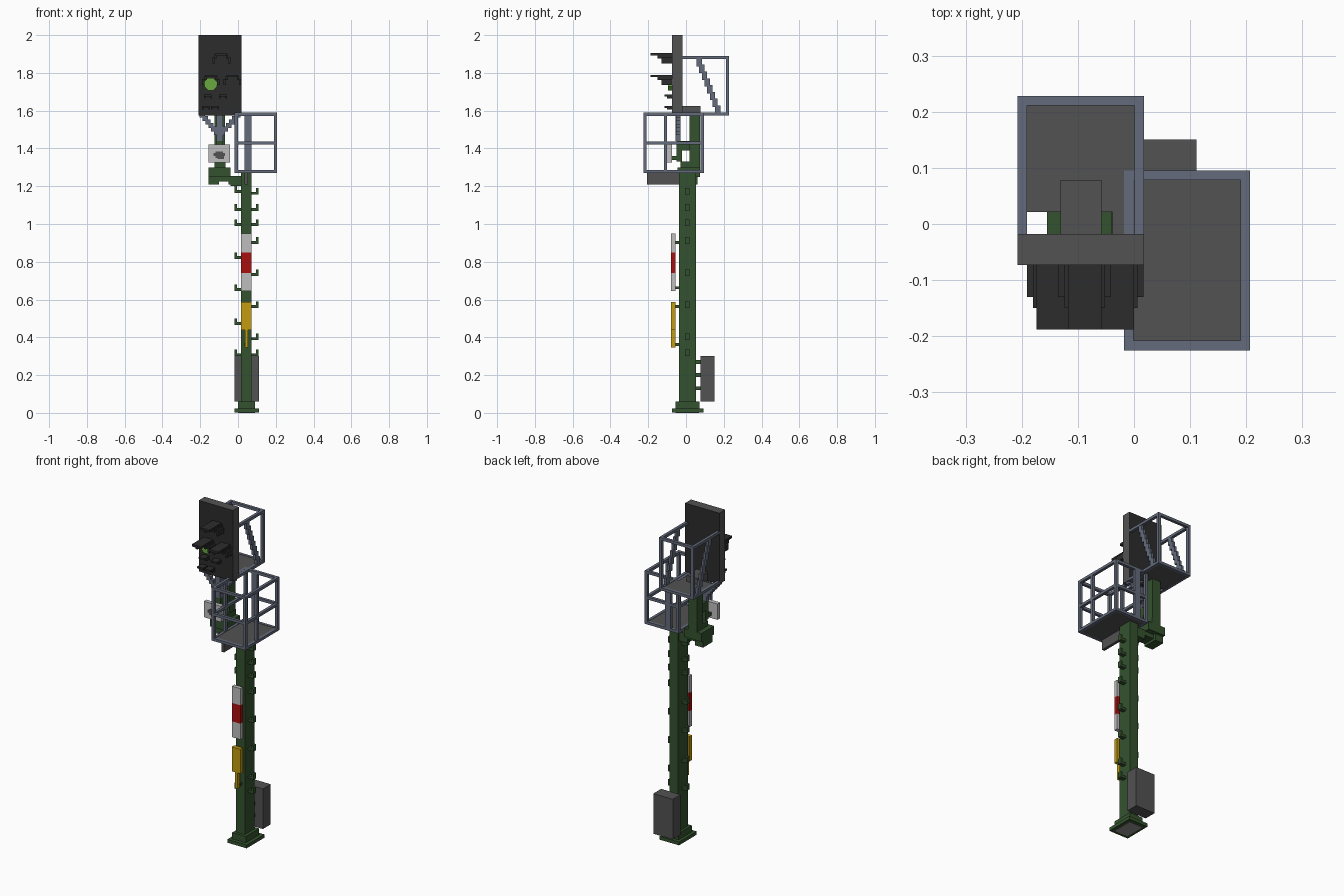
import bpy, bmesh, math
from mathutils import Matrix, Vector

if "Cube" in bpy.data.objects:
    bpy.data.objects.remove(bpy.data.objects["Cube"], do_unlink=True)


def material(name, srgb):
    lin = [((c / 255 + 0.055) / 1.055) ** 2.4 if c > 10 else c / 255 / 12.92 for c in srgb]
    m = bpy.data.materials.new(name)
    m.use_nodes = True
    m.diffuse_color = (*lin, 1)
    m.node_tree.nodes["Principled BSDF"].inputs["Base Color"].default_value = (*lin, 1)
    return m


GREEN = material("mast green", (52, 82, 46))
GREY = material("sheet grey", (82, 82, 82))
DARK = material("signal black", (44, 44, 44))
STEEL = material("railing steel", (100, 107, 124))
WHITE = material("plate white", (190, 190, 190))
RED = material("plate red", (170, 16, 16))
YELLOW = material("plate yellow", (194, 156, 16))
LENS = material("lens green", (104, 168, 62))
PALE = material("base pale grey", (150, 150, 150))


def boxes(name, mat, spans):
    """One object from boxes given as (x0, x1, y0, y1, z0, z1)."""
    bm = bmesh.new()
    for x0, x1, y0, y1, z0, z1 in spans:
        size = Matrix.Diagonal((x1 - x0, y1 - y0, z1 - z0, 1))
        mid = Matrix.Translation(((x0 + x1) / 2, (y0 + y1) / 2, (z0 + z1) / 2))
        bmesh.ops.create_cube(bm, size=1, matrix=mid @ size)
    me = bpy.data.meshes.new(name)
    bm.to_mesh(me)
    bm.free()
    me.materials.append(mat)
    ob = bpy.data.objects.new(name, me)
    bpy.context.collection.objects.link(ob)
    return ob


def steps(a, b, n, half):
    """Stepped diagonal of n boxes from point a to point b."""
    a, b = Vector(a), Vector(b)
    out = []
    for i in range(n):
        p = a.lerp(b, (i + 0.5) / n)
        rise = abs(b.z - a.z) / n / 2 + 0.004
        out.append((p.x - half[0], p.x + half[0], p.y - half[1], p.y + half[1], p.z - rise, p.z + rise))
    return out


# Foot and mast
boxes("base_underside", PALE, [(0.0, 0.09, -0.055, 0.07, 0, 0.004)])
boxes("base", GREEN, [(-0.018, 0.11, -0.075, 0.092, 0.002, 0.022), (0.0, 0.09, -0.055, 0.072, 0.022, 0.06)])
boxes("mast", GREEN, [(0.015, 0.072, -0.038, 0.052, 0.06, 1.27)])

# Hooked climbing pegs on both sides of the mast
pegs = []
for z in (1.165, 1.07, 0.99, 0.815, 0.645, 0.465, 0.30):
    pegs += [(-0.018, 0.015, -0.006, 0.018, z, z + 0.015), (-0.018, -0.005, -0.006, 0.018, z, z + 0.035)]
for z in (1.155, 1.07, 0.99, 0.895, 0.725, 0.555, 0.385, 0.30):
    pegs += [(0.072, 0.108, -0.006, 0.018, z, z + 0.015), (0.095, 0.108, -0.006, 0.018, z, z + 0.035)]
boxes("climbing_pegs", GREEN, pegs)

# Rear cabinet
boxes("cabinet", GREY, [(-0.018, 0.111, 0.077, 0.151, 0.06, 0.30)])
boxes("cabinet_brackets", GREEN, [(0.03, 0.06, 0.052, 0.077, z, z + 0.02) for z in (0.12, 0.19, 0.26)])

# Mast plates
boxes("plate_white", WHITE, [(0.015, 0.072, -0.08, -0.056, 0.645, 0.74), (0.015, 0.072, -0.08, -0.056, 0.85, 0.95)])
boxes("plate_red", RED, [(0.015, 0.072, -0.08, -0.056, 0.74, 0.85)])
boxes("plate_yellow", YELLOW, [(0.015, 0.072, -0.08, -0.056, 0.44, 0.587), (0.036, 0.052, -0.08, -0.056, 0.345, 0.44)])
boxes("plate_brackets", GREEN, [(0.034, 0.054, -0.058, -0.038, z, z + 0.015) for z in (0.895, 0.655, 0.555, 0.355)])

# Side arm and upper post
boxes("side_arm", GREEN, [
    (-0.155, -0.04, -0.045, 0.075, 1.25, 1.30),
    (-0.155, -0.10, -0.03, 0.06, 1.21, 1.25),
    (-0.10, 0.015, -0.03, 0.045, 1.225, 1.25),
    (-0.05, 0.0, -0.025, 0.035, 1.21, 1.235),
    (-0.04, 0.015, -0.025, 0.045, 1.20, 1.255),
    (-0.125, -0.065, -0.03, 0.075, 1.30, 1.33)])
boxes("upper_post", GREEN, [(-0.125, -0.068, 0.018, 0.075, 1.33, 1.58)])
boxes("post_cap", GREY, [(-0.131, -0.058, -0.018, 0.078, 1.58, 1.625)])
boxes("sign_bracket", GREEN, [
    (-0.115, -0.08, -0.075, -0.03, 1.34, 1.36),
    (-0.115, -0.08, -0.05, -0.02, 1.33, 1.44),
    (-0.115, -0.08, -0.03, 0.02, 1.39, 1.44)])

# Small white sign with a stepped mark
boxes("sign", WHITE, [(-0.156, -0.043, -0.10, -0.075, 1.325, 1.42)])
boxes("sign_mark", GREY, [
    (-0.13, -0.07, -0.103, -0.099, 1.36, 1.375),
    (-0.12, -0.08, -0.103, -0.099, 1.35, 1.385),
    (-0.108, -0.075, -0.103, -0.099, 1.345, 1.36)])

# Forked bracket carrying the signal head
fork = [(-0.115, -0.08, -0.055, -0.03, 1.44, 1.58)]
fork += steps((-0.197, -0.04, 1.585), (-0.105, -0.04, 1.475), 6, (0.014, 0.012))
fork += steps((0.007, -0.04, 1.585), (-0.09, -0.04, 1.475), 6, (0.014, 0.012))
boxes("head_fork", STEEL, fork)

# Signal head: grey casing, black front and back
head = boxes("signal_head", GREY, [(-0.208, 0.018, -0.068, -0.018, 1.575, 2.0)])
head.data.materials.append(DARK)
for f in head.data.polygons:
    f.material_index = 1 if abs(f.normal.y) > 0.9 else 0
face = boxes("head_front_plate", GREY, [(-0.208, 0.018, -0.073, -0.066, 1.575, 2.0)])
face.data.materials.append(DARK)
for f in face.data.polygons:
    f.material_index = 1 if abs(f.normal.y) > 0.9 else 0

# Large hoods: long roof and shorter stepped cheeks
hoods = []
for cx, z in ((-0.088, 1.905), (-0.144, 1.79), (-0.03, 1.79)):
    hoods.append((cx - 0.03, cx + 0.03, -0.188, -0.07, z - 0.013, z))
    for s in (-1, 1):
        for a, b, y, lo, hi in ((0.024, 0.036, -0.15, 0.028, 0.008), (0.034, 0.047, -0.13, 0.055, 0.022)):
            xs = sorted((cx + s * a, cx + s * b))
            hoods.append((*xs, y, -0.07, z - lo, z - hi))
# Small hoods
for cx, z in ((-0.16, 1.685), (-0.08, 1.685), (-0.17, 1.625), (-0.122, 1.625)):
    hoods.append((cx - 0.02, cx + 0.02, -0.115, -0.07, z - 0.01, z))
    for s in (-1, 1):
        hoods.append((cx + s * 0.017 - 0.004, cx + s * 0.017 + 0.004, -0.10, -0.07, z - 0.02, z - 0.008))
boxes("signal_hoods", DARK, hoods)

# Lit lens
bpy.ops.mesh.primitive_cylinder_add(vertices=8, radius=0.036, depth=0.025,
                                    location=(-0.145, -0.084, 1.741),
                                    rotation=(math.pi / 2, math.pi / 8, 0))
lens = bpy.context.object
lens.name = "lit_lens"
lens.data.materials.append(LENS)

# Lower work platform with railing
X0, X1, Y0, Y1, T = -0.018, 0.207, -0.225, 0.095, 0.017


def ring(x0, x1, y0, y1, z0, z1):
    return [(x0, x1, y0, y0 + T, z0, z1), (x0, x1, y1 - T, y1, z0, z1),
            (x0, x0 + T, y0 + T, y1 - T, z0, z1), (x1 - T, x1, y0 + T, y1 - T, z0, z1)]


boxes("lower_floor", GREY, [(X0 + T, X1 - T, Y0 + T, Y1 - T, 1.27, 1.284)])
rails = []
for z in (1.27, 1.42, 1.573):
    rails += ring(X0, X1, Y0, Y1, z, z + 0.016)
for x in (X0, X1 - T):
    for y in (Y0, -0.117, Y1 - T):
        rails.append((x, x + T, y, y + T, 1.286, 1.573))
rails.append((0.035, 0.072, Y1 - T, Y1, 1.28, 1.58))
boxes("lower_railing", STEEL, rails)
boxes("lower_support_plate", GREY, [(0.035, 0.052, -0.207, -0.038, 1.21, 1.27)])

# Upper work platform behind the signal head
U0, U1, V0, V1 = -0.208, 0.018, -0.018, 0.228
boxes("upper_floor", GREY, [(U0 + T, U1 - T, 0.021, V1 - T, 1.575, 1.588), (-0.038, U1 - T, V0, 0.021, 1.575, 1.588)])
upper = []
for z in (1.574, 1.874):
    upper += [(U0, U1, V1 - T, V1, z, z + 0.016)]
    upper += [(x, x + T, V0, V1 - T, z, z + 0.016) for x in (U0, U1 - T)]
for x in (U0, U1 - T):
    upper.append((x, x + T, V1 - T, V1, 1.59, 1.874))
    c = x + T / 2
    upper += steps((c, 0.063, 1.875), (c, 0.175, 1.588), 8, (T / 2 - 0.001, 0.014))
boxes("upper_railing", STEEL, upper)
